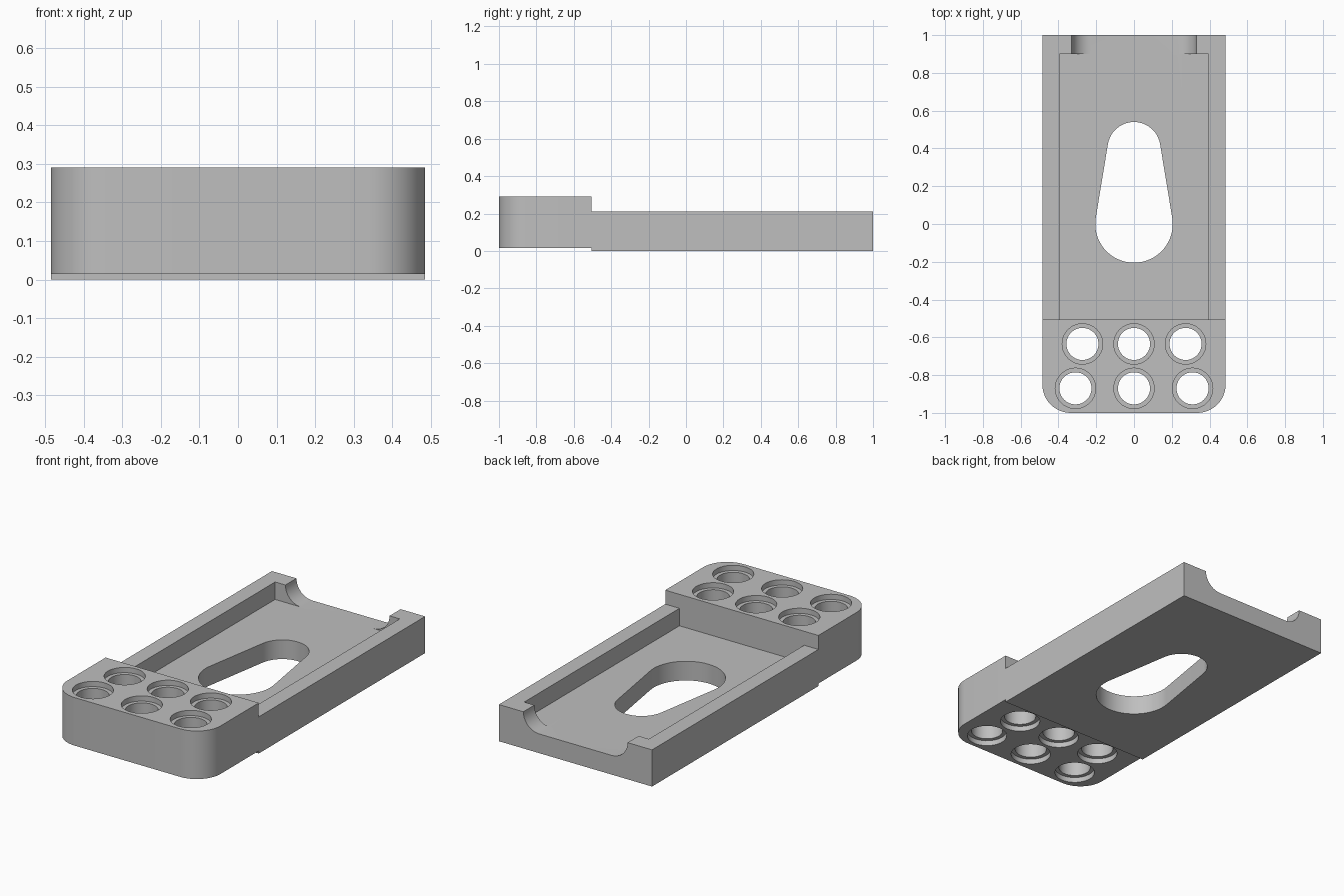
import bpy
import bmesh
from math import sin, cos, pi, asin, radians
from mathutils import Matrix

default = bpy.data.objects.get("Cube")
if default:
    bpy.data.objects.remove(default, do_unlink=True)

gray = bpy.data.materials.new("plain_gray")
gray.use_nodes = True
COLOR = (0.52, 0.52, 0.52, 1)
gray.diffuse_color = COLOR
gray.node_tree.nodes["Principled BSDF"].inputs["Base Color"].default_value = COLOR

HALF_W, JOINT, FLOOR, RIM = 0.485, -0.505, 0.11, 0.21
HEAD_LOW, HEAD_TOP = 0.015, 0.29


def arc(cx, cy, r, start, end, steps):
    """Points along an arc, angles in radians."""
    angles = [start + (end - start) * i / steps for i in range(steps + 1)]
    return [(cx + r * cos(a), cy + r * sin(a)) for a in angles]


def prism(name, outline, low, high, along_y=False):
    """Extrude an outline up z, or an x-z outline along y."""
    bm = bmesh.new()
    place = (lambda p, h: (p[0], h, p[1])) if along_y else (lambda p, h: (p[0], p[1], h))
    face = bm.faces.new([bm.verts.new(place(p, low)) for p in outline])
    out = bmesh.ops.extrude_face_region(bm, geom=[face])
    verts = [v for v in out["geom"] if isinstance(v, bmesh.types.BMVert)]
    shift = (0, high - low, 0) if along_y else (0, 0, high - low)
    bmesh.ops.translate(bm, verts=verts, vec=shift)
    bmesh.ops.recalc_face_normals(bm, faces=bm.faces)
    mesh = bpy.data.meshes.new(name)
    bm.to_mesh(mesh)
    bm.free()
    mesh.materials.append(gray)
    obj = bpy.data.objects.new(name, mesh)
    bpy.context.collection.objects.link(obj)
    return obj


def rect(x, y0, y1):
    return [(-x, y0), (x, y0), (x, y1), (-x, y1)]


def cut(body, cutters):
    """Subtract the cutters, then discard them."""
    for c in cutters:
        c.hide_render = True
        mod = body.modifiers.new("cut", "BOOLEAN")
        mod.operation, mod.solver, mod.object = "DIFFERENCE", "EXACT", c
    graph = bpy.context.evaluated_depsgraph_get()
    mesh = bpy.data.meshes.new_from_object(body.evaluated_get(graph))
    body.modifiers.clear()
    body.data = mesh
    for c in cutters:
        bpy.data.objects.remove(c, do_unlink=True)


# Tray with recessed floor
tray = prism("tray", rect(HALF_W, JOINT, 1), 0, RIM)
recess = prism("recess_cutter", rect(0.395, JOINT - 0.1, 0.9), FLOOR, 0.4)

# Open notch in the back lip, with concave flanks
R = RIM - FLOOR
notch_outline = ([(-0.33, 0.4)] + arc(-0.23, RIM, R, pi, 1.5 * pi, 10)
                 + arc(0.23, RIM, R, 1.5 * pi, 2 * pi, 10) + [(0.33, 0.4)])
notch = prism("notch_cutter", notch_outline, 0.85, 1.1, along_y=True)

# Tapered slot through the floor: a large and a small arc joined by tangents
BIG, SMALL, GAP = 0.205, 0.14, 0.4
tilt = asin((BIG - SMALL) / GAP)
slot_outline = (arc(0, GAP, SMALL, tilt, pi - tilt, 24)
                + arc(0, 0, BIG, pi - tilt, 2 * pi + tilt, 32))
slot = prism("slot_cutter", slot_outline, -0.1, 0.4)
cut(tray, [recess, notch, slot])

# Raised head with rounded front corners
C = 0.15
head_outline = ([(HALF_W, JOINT), (-HALF_W, JOINT)]
                + arc(-HALF_W + C, C - 1, C, pi, 1.5 * pi, 12)
                + arc(HALF_W - C, C - 1, C, 1.5 * pi, 2 * pi, 12))
head = prism("head", head_outline, HEAD_LOW, HEAD_TOP)

# Six through holes, counterbored on both sides
STEP = 0.03
cutters = []
for y, spread in ((-0.635, 0.273), (-0.87, 0.31)):
    for x in (-spread, 0, spread):
        for r, low, high in ((0.085, -0.1, 0.4),
                             (0.107, HEAD_TOP - STEP, 0.4),
                             (0.107, -0.1, HEAD_LOW + STEP)):
            circle = arc(x, y, r, 0, 2 * pi, 40)[:-1]
            cutters.append(prism("hole_cutter", circle, low, high))
cut(head, cutters)

# Smooth the rounded walls, keep the edges crisp
bpy.ops.object.select_all(action="DESELECT")
for obj in (tray, head):
    obj.select_set(True)
bpy.context.view_layer.objects.active = tray
bpy.ops.object.shade_smooth_by_angle(angle=radians(30))
